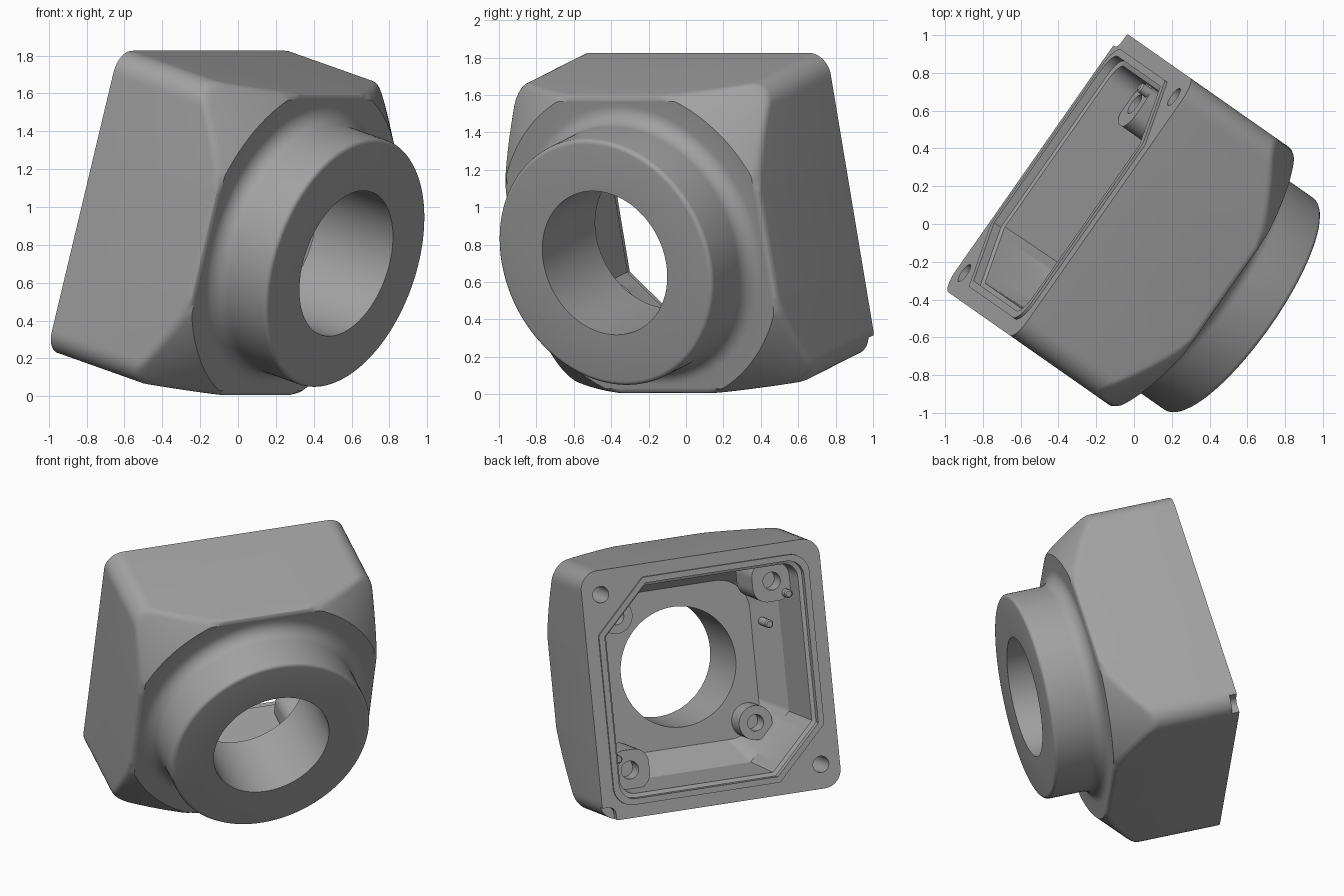
import bpy, bmesh
from math import cos, sin, radians, pi, sqrt
from mathutils import Matrix, Vector

if "Cube" in bpy.data.objects:
    bpy.data.objects.remove(bpy.data.objects["Cube"])

grey = bpy.data.materials.new("housing_grey")
grey.use_nodes = True
tone = (0.36, 0.36, 0.36, 1)
grey.diffuse_color = tone
grey.node_tree.nodes["Principled BSDF"].inputs["Base Color"].default_value = tone

# Housing frame: local x across, local y up the flange, local z out of the collar
yaw, tilt = radians(55), radians(16.2)
across = Vector((cos(yaw), sin(yaw), 0))
axis = Vector((sin(yaw) * cos(tilt), -cos(yaw) * cos(tilt), -sin(tilt)))
up = axis.cross(across)
FRAME = Matrix((across, up, axis)).transposed().to_4x4()
FRAME.translation = across * -0.028 + up * 0.874


def circle(radius):
    return lambda a: radius


def square(half, corner, chamfer=None):
    """Polar radius of a rounded square, optionally chamfered on one diagonal."""
    planes = []
    for i in range(40):
        p = i * pi / 20
        planes.append((p, (half - corner) * (abs(cos(p)) + abs(sin(p))) + corner))
    if chamfer:
        planes += [(pi / 4, chamfer), (5 * pi / 4, chamfer)]
    return lambda a: min(d / cos(a - p) for p, d in planes if cos(a - p) > 0.1)


def loft(name, rings, steps, centre=(0, 0), loop=False):
    """Skin rings of (radius function, height or height function)."""
    bm = bmesh.new()
    rows = []
    for radius, height in rings:
        row = []
        for i in range(steps):
            a = 2 * pi * i / steps
            r = radius(a)
            z = height(a) if callable(height) else height
            row.append(bm.verts.new((centre[0] + r * cos(a), centre[1] + r * sin(a), z)))
        rows.append(row)
    pairs = list(zip(rows, rows[1:]))
    if loop:
        pairs.append((rows[-1], rows[0]))
    else:
        bm.faces.new(rows[0])
        bm.faces.new(rows[-1])
    for low, high in pairs:
        for i in range(steps):
            j = (i + 1) % steps
            bm.faces.new((low[i], low[j], high[j], high[i]))
    bmesh.ops.recalc_face_normals(bm, faces=bm.faces)
    mesh = bpy.data.meshes.new(name)
    bm.to_mesh(mesh)
    bm.free()
    mesh.materials.append(grey)
    obj = bpy.data.objects.new(name, mesh)
    bpy.context.collection.objects.link(obj)
    return obj


def activate(obj):
    bpy.ops.object.select_all(action="DESELECT")
    obj.select_set(True)
    bpy.context.view_layer.objects.active = obj


def cut(target, cutter):
    mod = target.modifiers.new("cut", "BOOLEAN")
    mod.operation, mod.solver, mod.object = "DIFFERENCE", "EXACT", cutter
    activate(target)
    bpy.ops.object.modifier_apply(modifier=mod.name)
    bpy.data.objects.remove(cutter)


# Main levels
BACK, RIM, FLOOR, FRONT, TIP = -0.67, -0.685, -0.02, 0.15, 0.493
BORE, COLLAR, CONE = 0.40, 0.685, 0.886
outline = square(0.832, 0.12)


def face_height(r):
    """Flat front that falls away as a 45 degree cone towards the corners."""
    return FRONT - max(0, r - CONE)


def edge_ring(t, soft=0.035):
    """One ring of the softened edge between the sides and the front."""
    def radius(a):
        return outline(a) - soft * t * t

    def height(a):
        r = outline(a)
        e = face_height(r)
        return (1 - t) ** 2 * (e - soft) + 2 * t * (1 - t) * e + t * t * face_height(r - soft)
    return radius, height


# Housing: flange, coned front and collar outside, then bore and cavity inside
rings = [(outline, BACK)]
rings += [edge_ring(t / 4) for t in range(5)]
rings.append((lambda a: min(outline(a) - 0.036, CONE), FRONT))
fillet = 0.09
for k in range(9):
    q = k * pi / 16
    rings.append((circle(COLLAR + fillet * (1 - sin(q))), FRONT + fillet * (1 - cos(q))))
for k in range(5):
    q = k * pi / 8
    rings.append((circle(COLLAR - 0.025 * (1 - cos(q))), TIP - 0.025 * (1 - sin(q))))
rings += [
    (circle(BORE), TIP),
    (circle(BORE), FLOOR),
    (square(0.53, 0.22), FLOOR),
    (square(0.665, 0.10, 0.73), -0.22),
    (square(0.68, 0.10, 0.75), -0.63),
    (square(0.705, 0.11, 0.775), -0.64),
    (square(0.705, 0.11, 0.775), RIM),
    (square(0.745, 0.13, 0.813), RIM),
    (square(0.745, 0.13, 0.813), BACK),
]
housing = loft("housing", rings, 360, loop=True)

# Flange screw holes on one diagonal, key notch on the other
for s in (1, -1):
    cut(housing, loft("hole_cutter", [(circle(0.055), -0.8), (circle(0.055), -0.35)],
                      32, (s * 0.70, s * 0.67)))
cut(housing, loft("notch_cutter", [(square(0.13, 0.05), -0.8), (square(0.13, 0.05), BACK + 0.05)],
                  48, (0.87, -0.87)))


def boss(name, shape, top, bottom, hole, centre):
    return loft(name, [(shape, bottom), (shape, top), (circle(hole), top),
                       (circle(hole), top + 0.12)], 64, centre)


# Bosses and locating pins, repeated by a half turn
parts = [housing]
for s, side in ((1, "left"), (-1, "right")):
    parts.append(boss(side + "_corner_boss", square(0.135, 0.10), -0.47, -0.15, 0.06,
                      (s * 0.55, s * -0.55)))
    parts.append(boss(side + "_floor_boss", circle(0.115), -0.17, 0.02, 0.055,
                      (s * 0.445, s * 0.42)))
    for tag, x, y, top in (("upper", 0.64, -0.46, -0.53), ("lower", 0.58, -0.23, -0.25)):
        parts.append(loft(side + "_" + tag + "_pin",
                          [(circle(0.028), -0.1), (circle(0.028), top + 0.01),
                           (circle(0.02), top)], 24, (s * x, s * y)))

for obj in parts:
    activate(obj)
    bpy.ops.object.shade_smooth_by_angle(angle=radians(28))
    obj.matrix_world = FRAME
